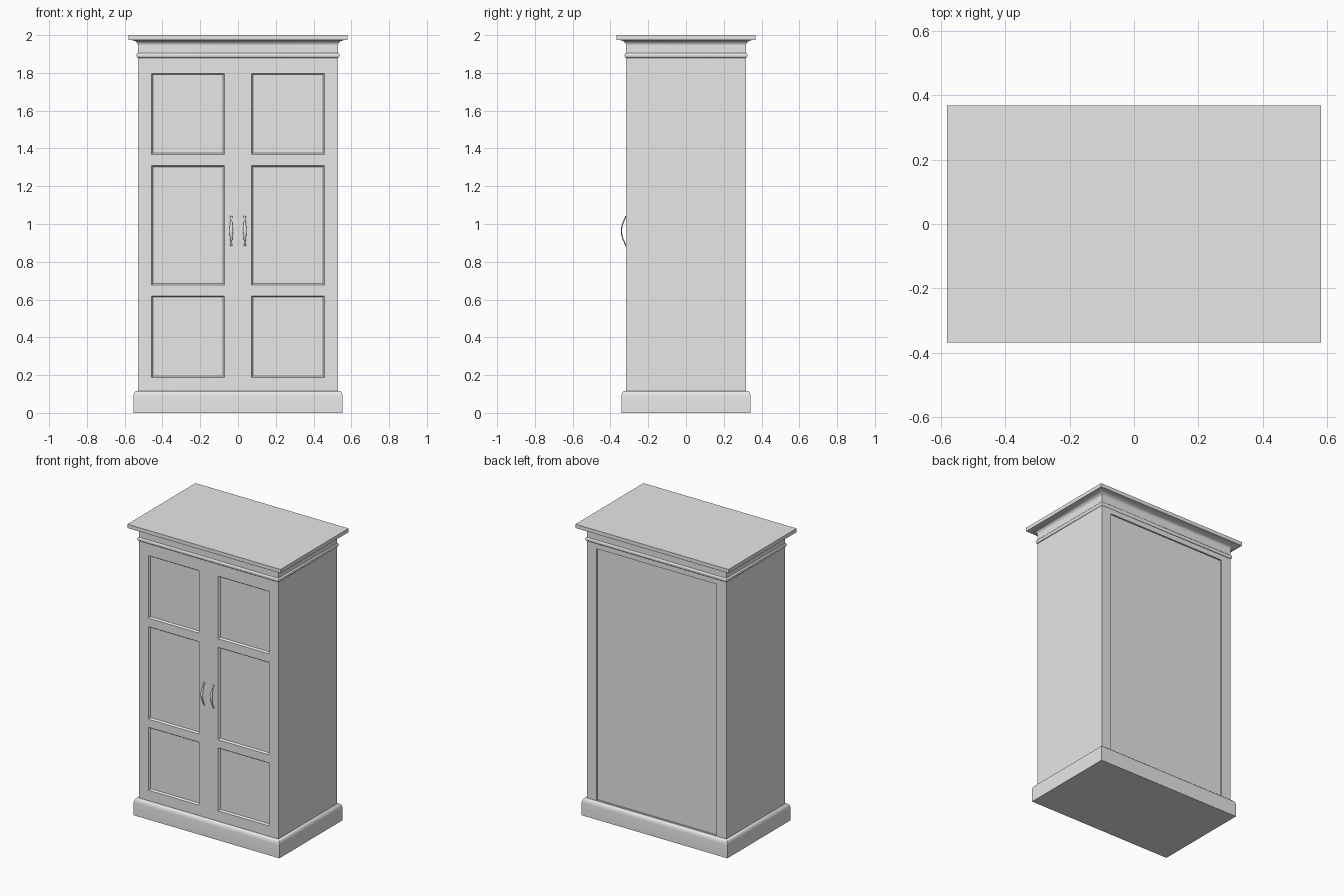
import bpy, bmesh, math
from mathutils import Vector

if "Cube" in bpy.data.objects:
    bpy.data.objects.remove(bpy.data.objects["Cube"], do_unlink=True)

HALF_X, HALF_Y = 0.53, 0.318

paint = bpy.data.materials.new("light grey paint")
paint.use_nodes = True
paint.diffuse_color = (0.8, 0.8, 0.8, 1)
paint.node_tree.nodes["Principled BSDF"].inputs["Base Color"].default_value = (0.8, 0.8, 0.8, 1)


def finish(name, bm, smooth=None):
    bmesh.ops.recalc_face_normals(bm, faces=bm.faces[:])
    mesh = bpy.data.meshes.new(name)
    bm.to_mesh(mesh)
    bm.free()
    mesh.materials.append(paint)
    obj = bpy.data.objects.new(name, mesh)
    bpy.context.collection.objects.link(obj)
    if smooth:
        bpy.ops.object.select_all(action='DESELECT')
        obj.select_set(True)
        bpy.context.view_layer.objects.active = obj
        bpy.ops.object.shade_smooth_by_angle(angle=math.radians(smooth))
    return obj


def loft(bm, rings):
    """Skin a list of equal-length point rings and cap both ends."""
    loops = [[bm.verts.new(p) for p in ring] for ring in rings]
    for a, b in zip(loops, loops[1:]):
        for i in range(len(a)):
            j = (i + 1) % len(a)
            bm.faces.new((a[i], a[j], b[j], b[i]))
    bm.faces.new(loops[0])
    bm.faces.new(loops[-1])


def moulding(name, profile):
    """Mitred moulding around the carcass from (overhang, height) points."""
    bm = bmesh.new()
    corners = [(-1, -1), (1, -1), (1, 1), (-1, 1)]
    loft(bm, [[(sx * (HALF_X + o), sy * (HALF_Y + o), z) for sx, sy in corners]
              for o, z in profile])
    return finish(name, bm, 40)


def panelled_wall(bm, xs, zs, y, thickness, depth):
    """Flat wall whose odd grid cells are sunk as panels."""
    grid = [[bm.verts.new((x, y, z)) for x in xs] for z in zs]
    panels = []
    for r in range(len(zs) - 1):
        for c in range(len(xs) - 1):
            quad = [grid[r][c], grid[r][c + 1], grid[r + 1][c + 1], grid[r + 1][c]]
            face = bm.faces.new(quad if y < 0 else quad[::-1])
            if r % 2 and c % 2:
                panels.append(face)
    bm.normal_update()
    bmesh.ops.inset_individual(bm, faces=panels, thickness=thickness, depth=-depth)


# Carcass with six sunk door panels and a sunk back panel
LOW, HIGH = 0.1, 1.96
bm = bmesh.new()
panelled_wall(bm, [-HALF_X, -0.457, -0.072, 0.072, 0.457, HALF_X],
              [LOW, 0.188, 0.62, 0.676, 1.31, 1.369, 1.798, HIGH],
              -HALF_Y, 0.011, 0.012)
panelled_wall(bm, [-HALF_X, -0.455, 0.455, HALF_X], [LOW, 0.12, 1.845, HIGH],
              HALF_Y, 0.0005, 0.01)
for s in (-1, 1):
    side = [(-HALF_Y, LOW), (HALF_Y, LOW), (HALF_Y, HIGH), (-HALF_Y, HIGH)]
    bm.faces.new([bm.verts.new((s * HALF_X, y, z)) for y, z in side[::s]])
mesh_body = bpy.data.meshes.new("carcass")
bm.to_mesh(mesh_body)
bm.free()
mesh_body.materials.append(paint)
bpy.context.collection.objects.link(bpy.data.objects.new("carcass", mesh_body))

# Plinth, bead and cornice
moulding("plinth", [(0.024, 0), (0.024, 0.088), (0.022, 0.1), (0.017, 0.11), (0.01, 0.116), (-0.01, 0.117)])
bead = [(0.007 * math.sin(math.pi * i / 6), 1.893 - 0.013 * math.cos(math.pi * i / 6)) for i in range(7)]
moulding("frieze_bead", bead)
cove = [(0.044 * (1 - math.cos(t)), 1.948 + 0.027 * math.sin(t)) for t in (math.pi / 2 * i / 6 for i in range(7))]
moulding("cornice", cove)
moulding("top_slab", [(0.051, 1.974), (0.051, 2.0)])


# Bowed door handles: slim bar, wider in the middle, with small feet
def handle(name, x):
    bm = bmesh.new()
    rings, steps, sides = [], 16, 8
    for i in range(steps + 1):
        t = 2 * i / steps - 1
        bow = math.cos(t * math.pi / 2)
        centre = Vector((x, -HALF_Y - 0.001 - 0.023 * bow, 0.963 + 0.075 * t))
        tilt = math.atan2(0.023 * math.pi / 2 * math.sin(t * math.pi / 2), 0.075)
        wide = 0.004 + 0.005 * bow ** 2
        ring = []
        for k in range(sides):
            a = 2 * math.pi * k / sides
            d = 0.003 * math.sin(a)
            ring.append(centre + Vector((wide * math.cos(a), d * math.cos(tilt), -d * math.sin(tilt))))
        rings.append(ring)
    loft(bm, rings)
    for s in (-1, 1):
        foot = [[(x + r * math.cos(k * math.pi / 4), y, 0.963 + s * 0.073 + r * math.sin(k * math.pi / 4))
                 for k in range(8)] for r, y in ((0.008, -HALF_Y + 0.001), (0.006, -HALF_Y - 0.005))]
        loft(bm, foot)
    finish(name, bm, 40)


handle("left_handle", 0.036)
handle("right_handle", -0.036)
